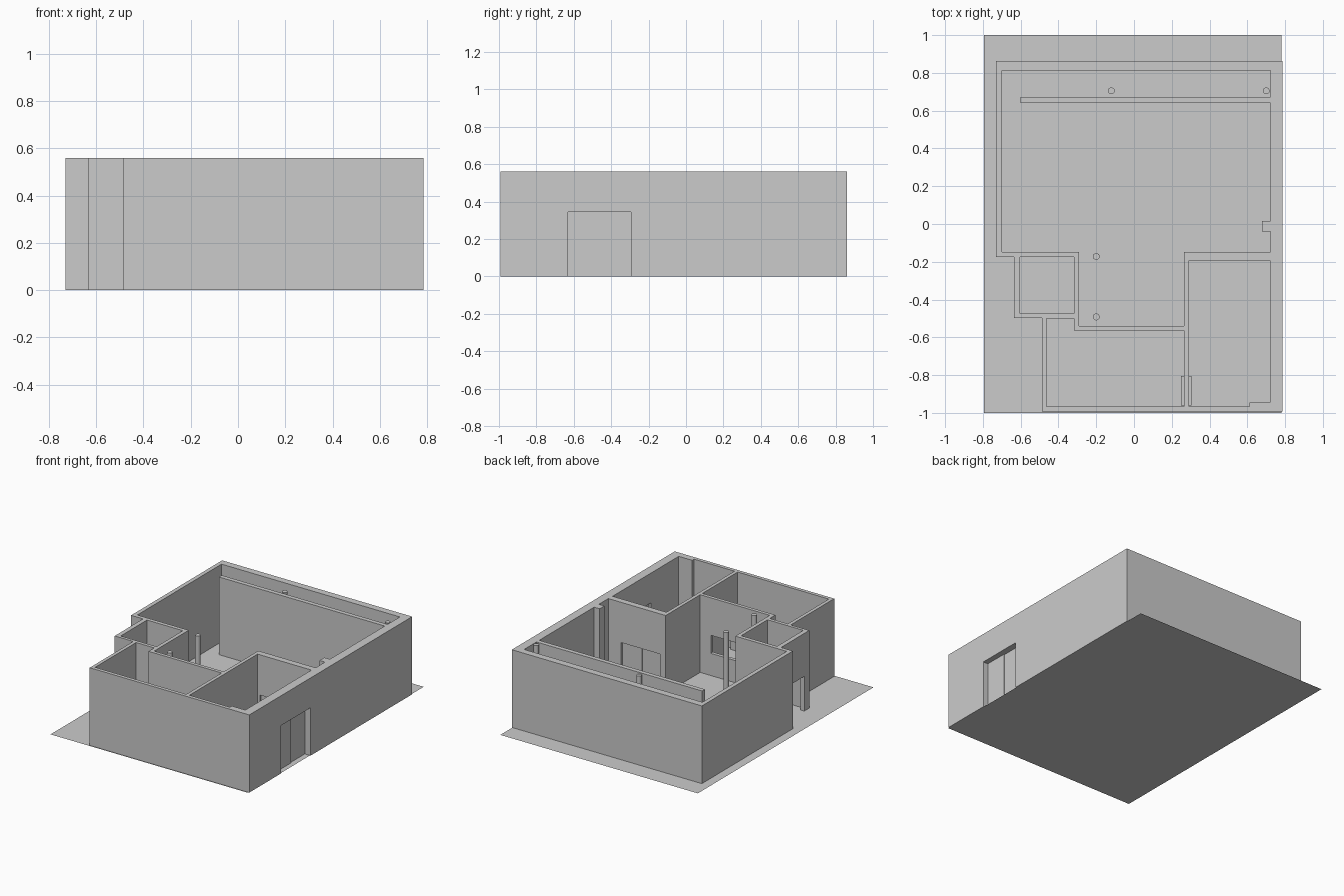
import bpy, bmesh

if "Cube" in bpy.data.objects:
    bpy.data.objects.remove(bpy.data.objects["Cube"])

H = 0.56  # wall height


def prism(name, pts, z0, z1):
    """Extrude a plan outline from z0 to z1."""
    bm = bmesh.new()
    face = bm.faces.new([bm.verts.new((x, y, z0)) for x, y in pts])
    ext = bmesh.ops.extrude_face_region(bm, geom=[face], use_keep_orig=True)
    for v in ext["geom"]:
        if isinstance(v, bmesh.types.BMVert):
            v.co.z = z1
    bmesh.ops.recalc_face_normals(bm, faces=bm.faces)
    me = bpy.data.meshes.new(name)
    bm.to_mesh(me)
    bm.free()
    ob = bpy.data.objects.new(name, me)
    bpy.context.collection.objects.link(ob)
    return ob


def rect(x0, x1, y0, y1):
    return [(x0, y0), (x1, y0), (x1, y1), (x0, y1)]


def cut(target, name, pts, z0=-0.1, z1=H + 0.1):
    """Subtract a prism from the target."""
    c = prism(name, pts, z0, z1)
    c.hide_render = True
    c.display_type = 'WIRE'
    m = target.modifiers.new(name, 'BOOLEAN')
    m.operation = 'DIFFERENCE'
    m.solver = 'EXACT'
    m.object = c
    bpy.context.view_layer.objects.active = target
    bpy.ops.object.modifier_apply(modifier=m.name)
    bpy.data.objects.remove(c)


# Floor sheet
bpy.ops.mesh.primitive_plane_add(size=1, location=(-0.007, 0, 0))
floor = bpy.context.object
floor.name = "floor"
floor.scale = (1.575, 2, 1)

# Outer walls
walls = prism("walls", [(-0.73, 0.862), (-0.73, -0.175), (-0.635, -0.175),
                        (-0.635, -0.497), (-0.487, -0.497), (-0.487, -0.993),
                        (0.785, -0.993), (0.785, 0.862)], 0, H)

# Rooms hollowed out of the block
cut(walls, "main_room", [(-0.7, 0.812), (-0.7, -0.147), (-0.29, -0.147),
                         (-0.29, -0.54), (0.265, -0.54), (0.265, -0.147),
                         (0.722, -0.147), (0.722, -0.04), (0.678, -0.04),
                         (0.678, 0.015), (0.722, 0.015), (0.722, 0.812)])
cut(walls, "small_room", rect(-0.603, -0.317, -0.475, -0.175))
cut(walls, "front_room", [(-0.462, -0.967), (0.265, -0.967), (0.265, -0.565),
                          (-0.317, -0.565), (-0.317, -0.5), (-0.462, -0.5)])
cut(walls, "right_room", [(0.29, -0.967), (0.612, -0.967), (0.612, -0.945),
                          (0.72, -0.945), (0.72, -0.192), (0.29, -0.192)])

# Doorways and windows
cut(walls, "side_entrance", rect(0.70, 0.82, -0.63, -0.295), -0.1, 0.345)
cut(walls, "right_room_opening", rect(0.31, 0.62, -0.21, -0.13), -0.1, 0.27)
cut(walls, "hatch", rect(-0.015, 0.18, -0.58, -0.52), 0.16, 0.29)
cut(walls, "back_door", rect(-0.66, -0.59, -0.44, -0.25), -0.1, 0.25)
cut(walls, "inner_doorway", rect(0.25, 0.31, -0.945, -0.81), -0.1, 0.27)

# Sliding panels in the openings
for i, y in enumerate((-0.63, -0.4625)):
    prism(f"entrance_panel_{i}", rect(0.735 - i * 0.006, 0.745 - i * 0.006,
                                      y, y + 0.1675), 0, 0.345)
for i, x in enumerate((0.31, 0.465)):
    prism(f"inner_panel_{i}", rect(x, x + 0.155, -0.18 + i * 0.006,
                                   -0.17 + i * 0.006), 0, 0.27)

# Door frame between front and right rooms
for i, y in enumerate((-0.96, -0.82)):
    prism(f"frame_post_{i}", rect(0.25, 0.305, y, y + 0.015), 0, 0.27)
prism("frame_head", rect(0.25, 0.305, -0.96, -0.805), 0.27, 0.285)

# Partition wall parallel to the back
prism("partition", rect(-0.6, 0.73, 0.64, 0.672), 0, H)

# Round columns
for i, (x, y) in enumerate(((-0.12, 0.705), (0.7, 0.705), (-0.2, -0.172), (-0.2, -0.492))):
    bpy.ops.mesh.primitive_cylinder_add(vertices=24, radius=0.018, depth=H,
                                        location=(x, y, H / 2))
    bpy.context.object.name = f"column_{i}"
    bpy.ops.object.shade_smooth_by_angle()
